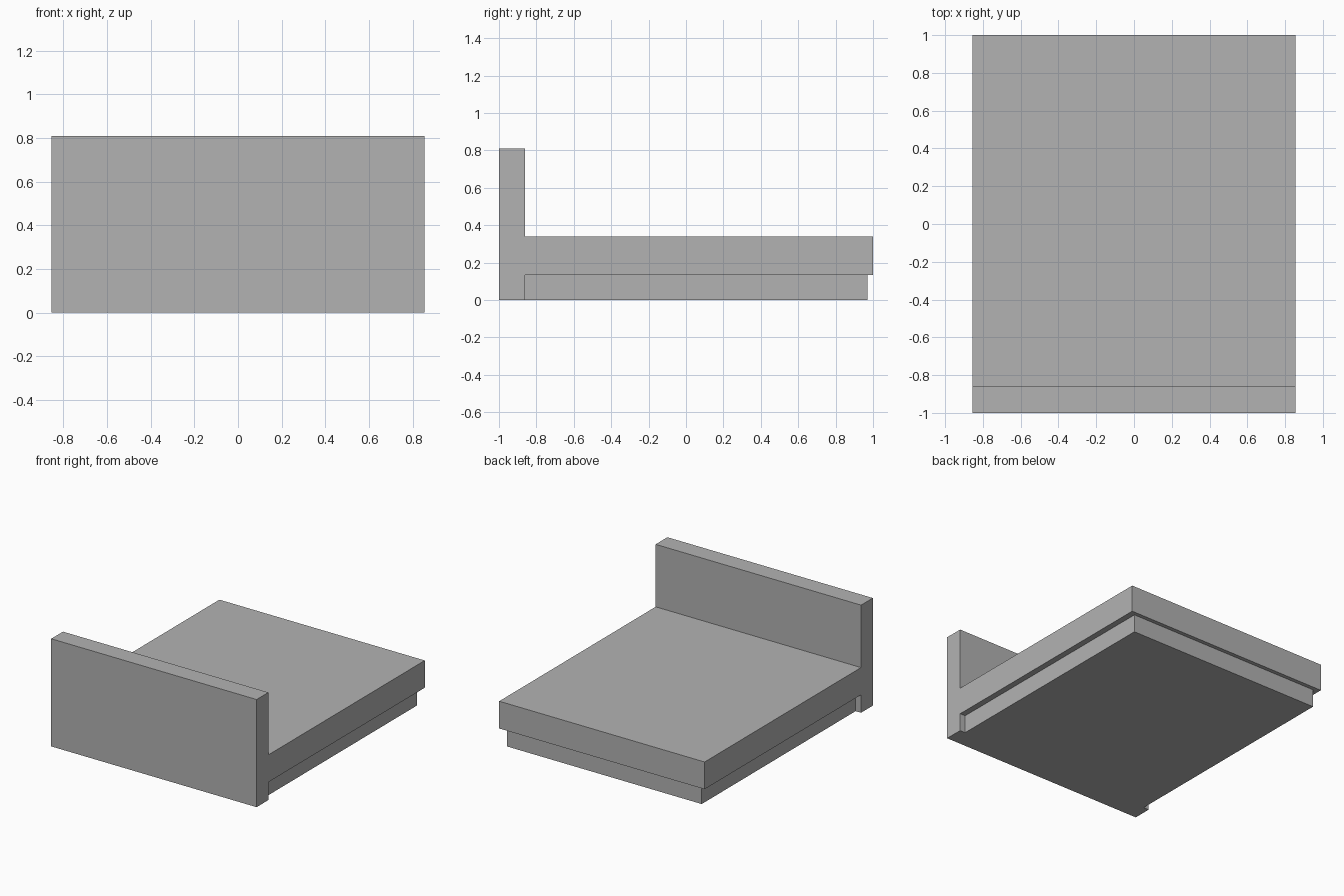
import bpy
import bmesh

cube = bpy.data.objects.get("Cube")
if cube:
    bpy.data.objects.remove(cube, do_unlink=True)

HALF_WIDTH = 0.855
BOARD_BACK = -0.86      # inner face of the headboard
BOARD_TOP = 0.81
BED_TOP = 0.34
BED_BOTTOM = 0.135

grey = bpy.data.materials.new("plain_grey")
grey.use_nodes = True
grey.diffuse_color = (0.448, 0.448, 0.448, 1)
grey.node_tree.nodes["Principled BSDF"].inputs["Base Color"].default_value = grey.diffuse_color


def extrude_profile(name, profile, half_width):
    """Extrude a (y, z) outline symmetrically along x."""
    bm = bmesh.new()
    face = bm.faces.new([bm.verts.new((-half_width, y, z)) for y, z in profile])
    result = bmesh.ops.extrude_face_region(bm, geom=[face])
    moved = [v for v in result["geom"] if isinstance(v, bmesh.types.BMVert)]
    bmesh.ops.translate(bm, verts=moved, vec=(2 * half_width, 0, 0))
    bmesh.ops.recalc_face_normals(bm, faces=bm.faces)
    mesh = bpy.data.meshes.new(name)
    bm.to_mesh(mesh)
    bm.free()
    mesh.materials.append(grey)
    obj = bpy.data.objects.new(name, mesh)
    bpy.context.collection.objects.link(obj)
    return obj


# Headboard and mattress share one continuous side outline
extrude_profile("headboard_and_mattress", [
    (-1, 0), (BOARD_BACK, 0), (BOARD_BACK, BED_BOTTOM), (1, BED_BOTTOM),
    (1, BED_TOP), (BOARD_BACK, BED_TOP), (BOARD_BACK, BOARD_TOP), (-1, BOARD_TOP),
], HALF_WIDTH)

# Recessed base below the mattress
extrude_profile("bed_base", [
    (BOARD_BACK, 0), (0.97, 0), (0.97, BED_BOTTOM), (BOARD_BACK, BED_BOTTOM),
], HALF_WIDTH - 0.045)
